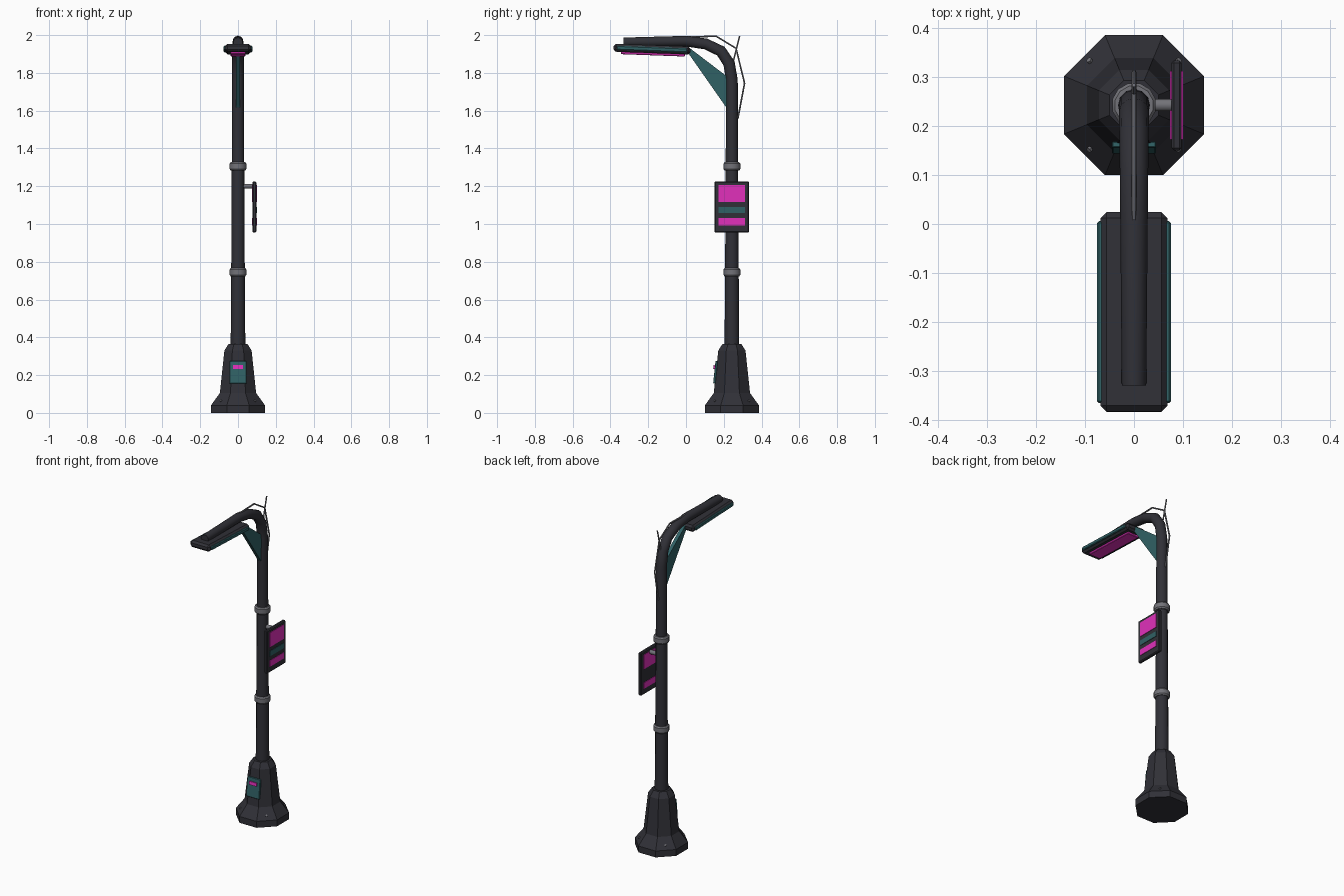
import bpy, bmesh, math
from mathutils import Matrix, Vector

cube = bpy.data.objects.get("Cube")
if cube:
    bpy.data.objects.remove(cube, do_unlink=True)


def material(name, r, g, b):
    m = bpy.data.materials.new(name)
    m.use_nodes = True
    m.diffuse_color = (r, g, b, 1)
    m.node_tree.nodes["Principled BSDF"].inputs["Base Color"].default_value = (r, g, b, 1)
    return m


DARK = material("charcoal metal", 0.03, 0.03, 0.038)
TEAL = material("dark teal", 0.03, 0.12, 0.13)
PINK = material("magenta glow", 0.75, 0.03, 0.5)
GREY = material("grey steel", 0.17, 0.17, 0.19)
POLE_Y = 0.243


def finish(name, bm, mat, smooth=None):
    bmesh.ops.recalc_face_normals(bm, faces=bm.faces)
    me = bpy.data.meshes.new(name)
    bm.to_mesh(me)
    bm.free()
    ob = bpy.data.objects.new(name, me)
    bpy.context.collection.objects.link(ob)
    me.materials.append(mat)
    if smooth:
        shade(ob, smooth)
    return ob


def shade(ob, degrees):
    bpy.ops.object.select_all(action="DESELECT")
    ob.select_set(True)
    bpy.context.view_layer.objects.active = ob
    bpy.ops.object.shade_smooth_by_angle(angle=math.radians(degrees))


def box(name, centre, size, mat, bevel=0, tilt=0):
    bm = bmesh.new()
    bmesh.ops.create_cube(bm, size=1, matrix=Matrix.Diagonal((*size, 1)))
    if bevel:
        bmesh.ops.bevel(bm, geom=bm.edges[:], offset=bevel, segments=1, affect="EDGES")
    bm.transform(Matrix.Translation(centre) @ Matrix.Rotation(tilt, 4, "X"))
    return finish(name, bm, mat)


def lathe(name, profile, sides, mat, smooth=None):
    """Stack of (radius, z) rings round the pole axis, capped at both ends."""
    bm = bmesh.new()
    rings = []
    for r, z in profile:
        angles = [(i + 0.5) * math.tau / sides for i in range(sides)]
        rings.append([bm.verts.new((r * math.cos(a), POLE_Y + r * math.sin(a), z)) for a in angles])
    for low, high in zip(rings, rings[1:]):
        for i in range(sides):
            j = (i + 1) % sides
            bm.faces.new((low[i], low[j], high[j], high[i]))
    bm.faces.new(rings[0])
    bm.faces.new(rings[-1])
    return finish(name, bm, mat, smooth)


def tube(name, path, mat, resolution):
    """Swept round tube through (y, z, radius) points at x = 0."""
    cu = bpy.data.curves.new(name, "CURVE")
    cu.dimensions = "3D"
    cu.bevel_depth = 1
    cu.bevel_resolution = resolution
    cu.use_fill_caps = True
    sp = cu.splines.new("POLY")
    sp.points.add(len(path) - 1)
    for p, (y, z, r) in zip(sp.points, path):
        p.co = (0, y, z, 1)
        p.radius = r
    ob = bpy.data.objects.new(name, cu)
    bpy.context.collection.objects.link(ob)
    cu.materials.append(mat)
    bpy.ops.object.select_all(action="DESELECT")
    ob.select_set(True)
    bpy.context.view_layer.objects.active = ob
    bpy.ops.object.convert(target="MESH")
    shade(bpy.context.object, 40)


def rod(name, start, end, radius, mat, sides=10):
    a, b = Vector(start), Vector(end)
    bm = bmesh.new()
    bmesh.ops.create_cone(bm, cap_ends=True, segments=sides, radius1=radius, radius2=radius,
                          depth=(b - a).length)
    turn = (b - a).to_track_quat("Z", "Y").to_matrix().to_4x4()
    bm.transform(Matrix.Translation((a + b) / 2) @ turn)
    finish(name, bm, mat, 40)


# Octagonal foot, radii given across the flats
flat = 1 / math.cos(math.pi / 8)
foot = [(0.143, 0), (0.143, 0.04), (0.096, 0.105), (0.072, 0.33), (0.05, 0.365)]
lathe("base", [(r * flat, z) for r, z in foot], 8, DARK)

# Anchor bolts on the diagonal slopes of the foot
for sx in (-1, 1):
    for sy in (-1, 1):
        d = Vector((sx, sy, 0)).normalized()
        out = (d + Vector((0, 0, 0.72))).normalized()
        spot = Vector((0, POLE_Y, 0.063)) + d * 0.126
        rod("base_bolt", spot - out * 0.004, spot + out * 0.006, 0.006, GREY, 6)

# Access hatch leaning with the foot wall
lean = -math.atan2(0.024, 0.225)
box("hatch", (0, 0.156, 0.215), (0.09, 0.012, 0.12), TEAL, 0.002, lean)
box("hatch_light", (0, 0.151, 0.242), (0.052, 0.012, 0.02), PINK, 0, lean)

# Tapered pole bending forward into the lamp arm
tube("pole_and_arm", [
    (POLE_Y, 0.34, 0.039), (POLE_Y, 0.745, 0.036), (POLE_Y, 1.305, 0.033), (POLE_Y, 1.76, 0.031),
    (0.228, 1.85, 0.031), (0.185, 1.915, 0.03), (0.105, 1.953, 0.029), (0, 1.968, 0.028),
    (-0.33, 1.962, 0.025)], DARK, 4)

# Clamp rings
for z in (0.745, 1.305):
    lathe("clamp_ring", [(0.04, z - 0.022), (0.046, z - 0.014), (0.046, z + 0.014),
                         (0.04, z + 0.022)], 12, GREY, 35)

# Lamp head, slightly tilted
TILT = -0.037


def lamp_part(name, x, y, dz, size, mat, bevel):
    z = 1.926 + (y + 0.18) * math.tan(TILT) + dz
    box(name, (x, y, z), size, mat, bevel, TILT)


lamp_part("lamp_head", 0, -0.18, 0, (0.136, 0.408, 0.042), DARK, 0.012)
lamp_part("lamp_panel", 0, -0.175, -0.026, (0.078, 0.34, 0.014), PINK, 0.003)
for side in (-1, 1):
    lamp_part("lamp_side_strip", side * 0.069, -0.18, 0, (0.013, 0.372, 0.022), TEAL, 0.004)

# Triangular brace fin between lamp and pole
bm = bmesh.new()
outline = [(0.015, 1.935), (0.015, 1.9), (0.225, 1.6), (0.225, 1.775)]
face = bm.faces.new([bm.verts.new((-0.011, y, z)) for y, z in outline])
side = bmesh.ops.extrude_face_region(bm, geom=[face])
bmesh.ops.translate(bm, vec=(0.022, 0, 0), verts=[v for v in side["geom"] if isinstance(v, bmesh.types.BMVert)])
finish("brace_fin", bm, TEAL)

# Loose cable behind the bend, and a short aerial
tube("cable", [(y, z, 0.005) for y, z in
               [(0, 1.99), (0.16, 1.994), (0.265, 1.93), (0.31, 1.745), (0.275, 1.56)]], GREY, 1)
rod("aerial", (0, 0.25, 1.86), (0, 0.284, 1.995), 0.004, GREY, 6)

# Side sign with its bracket
SIGN_X, SIGN_Y = 0.087, 0.2425
rod("sign_bracket", (0.02, POLE_Y, 1.2), (SIGN_X, POLE_Y, 1.2), 0.013, GREY)
box("sign_board", (SIGN_X, SIGN_Y, 1.09), (0.021, 0.184, 0.27), DARK, 0.005)
for side in (-1, 1):
    for name, z, height, mat in (("sign_screen", 1.161, 0.09, PINK), ("sign_strip", 1.074, 0.032, TEAL),
                                 ("sign_footer", 1.012, 0.038, PINK)):
        if mat is TEAL and side < 0:
            continue
        box(name, (SIGN_X + side * 0.0105, SIGN_Y, z), (0.006, 0.14, height), mat)
